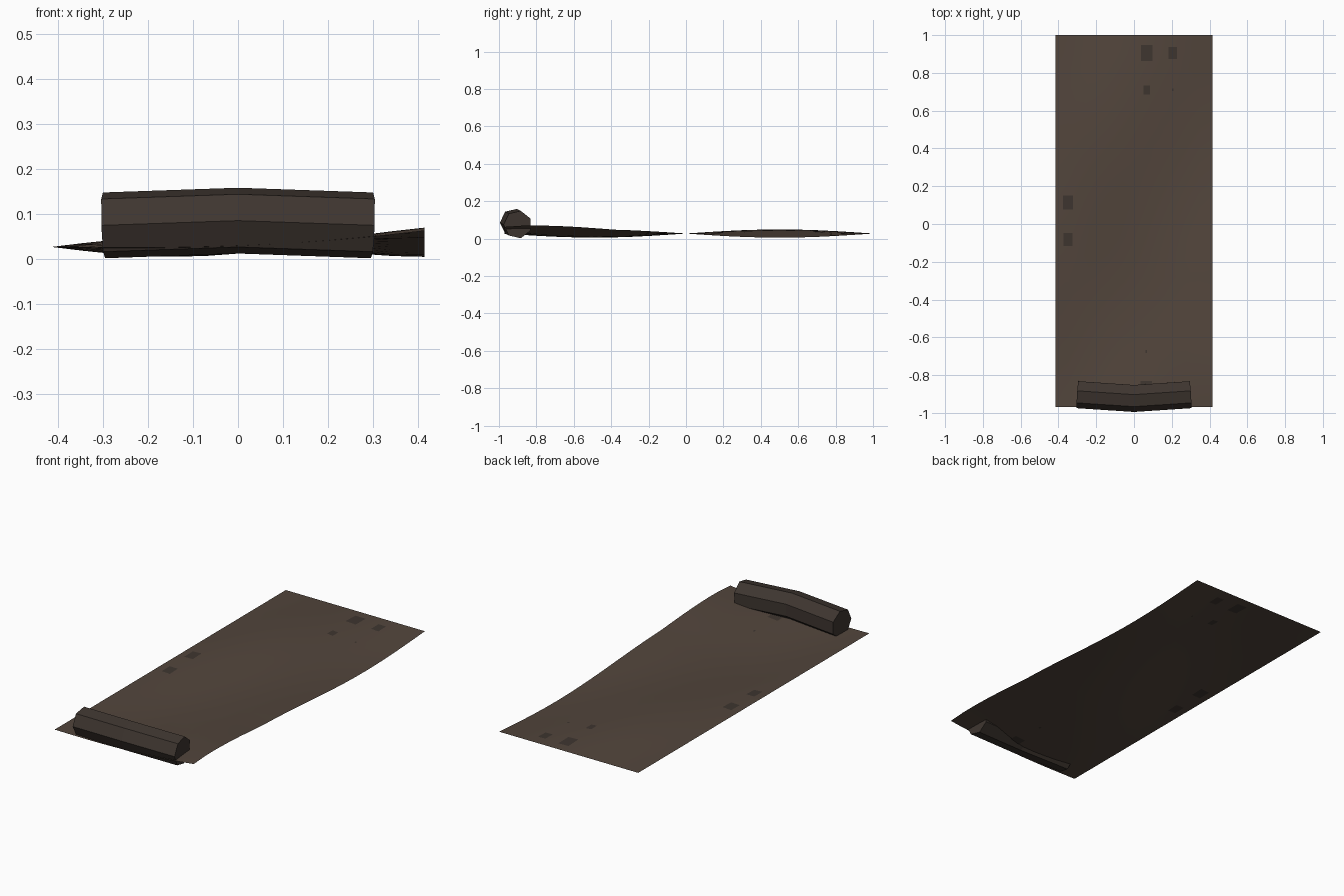
import bpy
from math import sin, cos, pi
from mathutils import Vector

if "Cube" in bpy.data.objects:
    bpy.data.objects.remove(bpy.data.objects["Cube"])


def material(name, rgb):
    m = bpy.data.materials.new(name)
    m.diffuse_color = (*rgb, 1)
    m.use_nodes = True
    m.node_tree.nodes["Principled BSDF"].inputs["Base Color"].default_value = m.diffuse_color
    return m


def make(name, verts, faces, mat, smooth=False):
    me = bpy.data.meshes.new(name)
    me.from_pydata(verts, [], faces)
    me.materials.append(mat)
    for p in me.polygons:
        p.use_smooth = smooth
    ob = bpy.data.objects.new(name, me)
    bpy.context.collection.objects.link(ob)
    return ob


cloth = material("brown_cloth", (0.085, 0.06, 0.045))
dark = material("dark_cloth", (0.048, 0.036, 0.029))

W, Y0, Y1 = 0.415, -0.97, 1.0


def height(x, y):
    # gentle ripple, pinned on the left edge, lifted at the front right
    t = (x + W) / (2 * W)
    lift = max(0, min((-y - 0.4) * 1.7, 0.75))
    return 0.027 + 0.022 * sin(pi * y) * sin(1.5 * pi * t) + 0.045 * t ** 3 * lift


# Mat: single rippled sheet
NX, NY = 12, 20
verts = []
for j in range(NY + 1):
    for i in range(NX + 1):
        x, y = -W + 2 * W * i / NX, Y0 + (Y1 - Y0) * j / NY
        verts.append((x, y, height(x, y)))
R = NX + 1
faces = [(j * R + i, j * R + i + 1, (j + 1) * R + i + 1, (j + 1) * R + i)
         for j in range(NY) for i in range(NX)]
make("sleeping_mat", verts, faces, cloth, True)

# Darker worn patches, seen on both sides of the sheet (x, y, width, length)
patches = [(0.068, 0.905, 0.06, 0.085), (0.205, 0.905, 0.044, 0.064),
           (0.068, 0.71, 0.034, 0.048), (0.205, 0.71, 0.009, 0.013),
           (-0.35, 0.115, 0.052, 0.074), (-0.35, -0.082, 0.048, 0.068),
           (0.065, -0.675, 0.01, 0.015), (0.065, -0.86, 0.06, 0.06)]
for n, (px, py, w, l) in enumerate(patches):
    v = [(px + sx * w / 2, py + sy * l / 2,
          height(px + sx * w / 2, py + sy * l / 2) + dz)
         for dz in (-0.0015, 0.0015)
         for sx, sy in ((-1, -1), (1, -1), (1, 1), (-1, 1))]
    make(f"mat_patch_{n + 1}", v, [(3, 2, 1, 0), (4, 5, 6, 7)], dark)

# Rolled pillow: seven-sided roll with a slight bend in the middle
verts, N, rad = [], 7, 0.075
for s in (-1, 0, 1):
    c = Vector((0.299 * s, -0.92 + 0.02 * abs(s), 0.0855 - 0.0105 * abs(s)))
    for k in range(N):
        a = pi - 2 * pi * k / N
        dy, dz = rad * cos(a), rad * sin(a)
        verts.append(c + Vector((s * (-0.067 * dy + 0.035 * dz), dy, dz)))
faces = [(r * N + k, r * N + (k + 1) % N, (r + 1) * N + (k + 1) % N, (r + 1) * N + k)
         for r in (0, 1) for k in range(N)]
faces = [f[::-1] for f in faces]
faces += [tuple(range(N))[::-1], tuple(range(2 * N, 3 * N))]
pillow = make("rolled_pillow", verts, faces, dark)

import bmesh
bm = bmesh.new()
bm.from_mesh(pillow.data)
bmesh.ops.recalc_face_normals(bm, faces=bm.faces)
bm.to_mesh(pillow.data)
bm.free()
